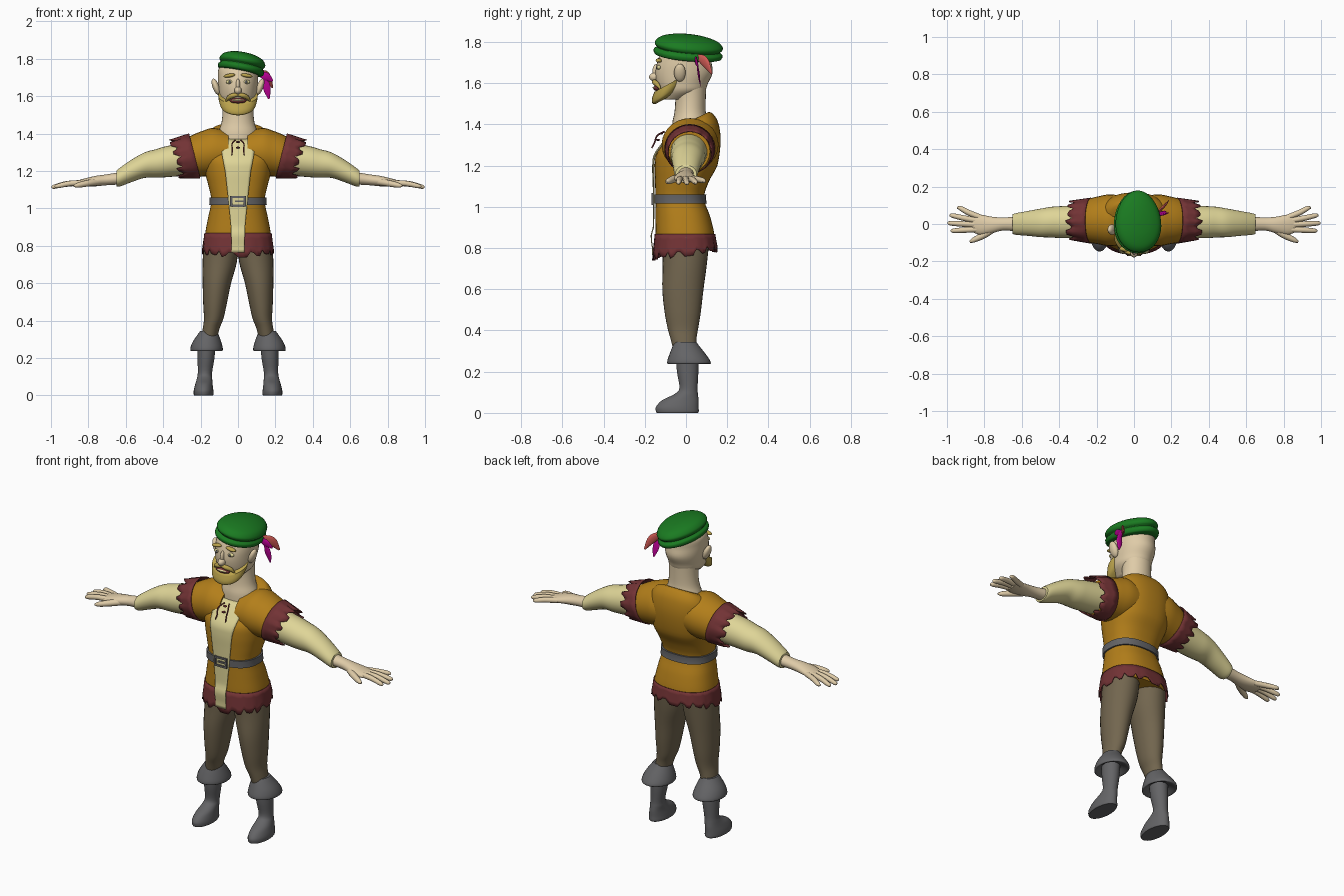
import bpy, bmesh, math
from mathutils import Vector, Matrix

if "Cube" in bpy.data.objects:
    bpy.data.objects.remove(bpy.data.objects["Cube"])


def colour(name, r, g, b):
    rgba = [(c / 255) ** 2.2 for c in (r, g, b)] + [1]
    m = bpy.data.materials.new(name)
    m.use_nodes = True
    m.diffuse_color = rgba
    m.node_tree.nodes["Principled BSDF"].inputs["Base Color"].default_value = rgba
    return m


tan = colour("tan cloth", 178, 126, 32)
cream = colour("cream linen", 222, 212, 150)
maroon = colour("maroon trim", 114, 54, 56)
skin = colour("skin", 222, 202, 166)
brown = colour("brown hose", 114, 102, 80)
grey = colour("grey leather", 100, 100, 102)
green = colour("green felt", 32, 122, 38)
magenta = colour("magenta feather", 192, 10, 152)
blond = colour("blond hair", 186, 162, 78)
salmon = colour("salmon feather", 208, 92, 86)


def finish(name, bm, mat, thick=0, angle=50):
    bmesh.ops.recalc_face_normals(bm, faces=bm.faces)
    me = bpy.data.meshes.new(name)
    bm.to_mesh(me)
    bm.free()
    me.materials.append(mat)
    me.shade_smooth()
    me.set_sharp_from_angle(angle=math.radians(angle))
    ob = bpy.data.objects.new(name, me)
    bpy.context.collection.objects.link(ob)
    if thick:
        ob.modifiers.new("thickness", "SOLIDIFY").thickness = thick
    return ob


def surf(name, f, nu, nv, mat, wrap=True, caps=True, thick=0):
    """Surface through f(u, v), closed around u when wrap is set."""
    bm = bmesh.new()
    cols = nu if wrap else nu + 1
    g = [[bm.verts.new(f(i / nu, j / nv)) for i in range(cols)] for j in range(nv + 1)]
    for j in range(nv):
        for i in range(nu):
            k = (i + 1) % cols
            bm.faces.new((g[j][i], g[j][k], g[j + 1][k], g[j + 1][i]))
    if wrap and caps:
        bm.faces.new(g[0])
        bm.faces.new(g[-1])
    return finish(name, bm, mat, thick)


def at(rows, v):
    """Smooth interpolation along a list of tuples."""
    s = v * (len(rows) - 1)
    i = min(int(s), len(rows) - 2)
    t = s - i
    a, b, c, d = (rows[max(0, min(len(rows) - 1, i + k))] for k in (-1, 0, 1, 2))
    return [q + t / 2 * (r - p + t * (2 * p - 5 * q + 4 * r - w + t * (3 * (q - r) + w - p)))
            for p, q, r, w in zip(a, b, c, d)]


def loft(name, rows, mat, axis="Z", side=1, shear=0, n=28, steps=4):
    """Rows are (position, centre, centre, radius, radius) along the axis."""
    def f(u, v):
        t, a, b, ra, rb = at(rows, v)
        p, q = a + ra * math.cos(u * math.tau), b + rb * math.sin(u * math.tau)
        return (side * t, p, q) if axis == "X" else (side * p, q, t + shear * q)
    return surf(name, f, n, steps * (len(rows) - 1), mat)


def cord(name, pts, mat, side=1, ref=(0, 0, 1), flat=1, n=10):
    """Tube along points (x, y, z, radius)."""
    def f(u, v):
        x, y, z, r = at(pts, v)
        tang = Vector(at(pts, min(1, v + .02))[:3]) - Vector(at(pts, max(0, v - .02))[:3])
        nrm = tang.cross(Vector(ref)).normalized()
        bi = tang.cross(nrm).normalized()
        p = Vector((x, y, z)) + r * (math.cos(u * math.tau) * nrm + flat * math.sin(u * math.tau) * bi)
        return (side * p.x, p.y, p.z)
    return surf(name, f, n, 4 * (len(pts) - 1), mat)


def ball(name, loc, size, mat, roll=0):
    bm = bmesh.new()
    m = Matrix.Translation(loc) @ Matrix.Rotation(roll, 4, "Y") @ Matrix.Diagonal((*size, 1))
    bmesh.ops.create_uvsphere(bm, u_segments=20, v_segments=12, radius=1, matrix=m)
    return finish(name, bm, mat)


def box(name, loc, size, mat):
    bm = bmesh.new()
    bmesh.ops.create_cube(bm, size=1, matrix=Matrix.Translation(loc) @ Matrix.Diagonal((*size, 1)))
    return finish(name, bm, mat, angle=30)


# Tunic body
BODY = [(.80, -.005, .176, .136), (.86, -.005, .176, .143), (.95, -.015, .16, .133),
        (1.04, -.03, .143, .118), (1.12, -.02, .158, .13), (1.2, 0, .178, .152),
        (1.29, .012, .188, .156), (1.36, .025, .18, .132), (1.405, .03, .15, .1),
        (1.42, .03, .115, .08)]
DENSE = [at(BODY, i / 180) for i in range(181)]
POWER = 2.4


def ring(t):
    return min(DENSE, key=lambda r: abs(r[0] - t))


def body_point(t, ang, grow=0, row=None):
    _, cy, rx, ry = (row or ring(t))
    c, s = math.cos(ang), math.sin(ang)
    x = (rx + grow) * math.copysign(abs(c) ** (2 / POWER), c)
    y = cy + (ry + grow) * math.copysign(abs(s) ** (2 / POWER), s)
    lean = max(0, min(1, (t - 1.2) / .22))
    return (x, y, t + .5 * (y - .03) * lean)


def tunic(u, v):
    row = at(BODY, v)
    return body_point(row[0], u * math.tau, 0, row)


surf("tunic", tunic, 48, 45, tan)


# Shirt front showing between the tunic edges
def shirt(u, v):
    t = .765 + v * .65
    half = .03 + .06 * max(0, (t - .8) / .6) ** 1.3
    k = (2 * u - 1) * half / ring(t)[2]
    ang = -math.acos(math.copysign(abs(k) ** (POWER / 2), k))
    return body_point(t, ang, .008 + (.012 if t < .9 else 0) * min(1, (.9 - t) / .04))


surf("shirt_front", shirt, 10, 40, cream, wrap=False, thick=-.004)

TEETH = (1, 1, 1, .3, .45, .9, .9, .1, .6, .75, .75, .2, 1, .8, .35, .35)


# Ragged hem
def hem(u, v):
    x, y, _ = body_point(.86, u * math.tau, .004 + .012 * v)
    low = .80 + .13 * y - .04 * TEETH[int(u * 64 + .5) % 16]
    return (x, y, .868 + (low - .868) * v)


surf("ragged_hem", hem, 64, 4, maroon, caps=False, thick=.005)

# Belt and buckle
surf("belt", lambda u, v: body_point(1.017 + .042 * v, u * math.tau, .009), 48, 2, grey)
for s in (-1, 1):
    box("buckle_post", (s * .036, -.161, 1.038), (.012, .012, .058), grey)
    box("buckle_bar", (0, -.161, 1.038 + s * .024), (.072, .012, .011), grey)
box("buckle_tongue", (.008, -.163, 1.038), (.05, .008, .01), grey)

# Neck and head
loft("neck", [(1.36, 0, .02, .11, .088), (1.41, 0, .02, .104, .086), (1.46, 0, .02, .088, .076),
              (1.53, 0, .022, .082, .074), (1.62, 0, .02, .085, .08)], skin)
loft("head", [(1.52, 0, -.06, .05, .06), (1.56, 0, -.022, .09, .108), (1.60, 0, -.018, .1, .125),
              (1.65, 0, -.01, .106, .139), (1.70, 0, -.008, .108, .132),
              (1.75, 0, 0, .102, .118), (1.785, 0, 0, .06, .07)], skin, n=36)
loft("beard", [(1.58, 0, -.11, .06, .04), (1.592, 0, -.095, .088, .068),
               (1.615, 0, -.08, .101, .085), (1.642, 0, -.07, .106, .084)], blond, shear=.55)
ball("nose", (0, -.152, 1.63), (.02, .027, .021), skin)
ball("nose_bridge", (0, -.143, 1.658), (.012, .02, .035), skin)
ball("mouth", (0, -.14, 1.576), (.045, .018, .015), maroon)
ball("teeth", (0, -.148, 1.578), (.034, .014, .007), cream)
for s in (-1, 1):
    cord("moustache", [(0, -.153, 1.607, .008), (.025, -.152, 1.604, .013),
                       (.05, -.138, 1.592, .011), (.064, -.124, 1.572, .004)], blond, s)
    ball("eye", (s * .045, -.131, 1.676), (.02, .011, .011), cream)
    ball("pupil", (s * .043, -.141, 1.676), (.007, .004, .008), grey)
    ball("eyebrow", (s * .046, -.132, 1.71), (.032, .015, .01), blond, s * .15)
    ball("ear", (s * .118, -.03, 1.65), (.018, .028, .046), skin, s * .35)

# Cap with a creased brim, tipped to one side
CAP = [(-.04, .8), (-.036, .96), (-.016, 1), (-.002, .91), (.008, .97), (.024, .98),
       (.046, .84), (.061, .55), (.068, .25), (.07, .02)]
TIP = Matrix.Translation((.02, .012, 1.765)) @ Matrix.Rotation(.19, 4, "Y") @ Matrix.Rotation(-.1, 4, "X")


def cap(u, v):
    z, r = at(CAP, v)
    a = u * math.tau
    return TIP @ Vector((.125 * r * math.cos(a) * (1 - .1 * math.sin(a)), .168 * r * math.sin(a), z))


surf("cap", cap, 40, 36, green)

# Feathers
cord("long_feather", [(.12, .05, 1.73, .008), (.145, .055, 1.69, .014), (.155, .062, 1.64, .02),
                      (.165, .07, 1.585, .004)], magenta, ref=(0, 1, 0), flat=.25)
cord("short_feather", [(.11, .045, 1.72, .01), (.15, .05, 1.705, .022), (.185, .06, 1.68, .005)],
     magenta, ref=(0, 1, 0), flat=.25)
cord("back_feather", [(.11, .05, 1.73, .01), (.155, .09, 1.705, .026), (.185, .125, 1.645, .005)],
     salmon, ref=(1, -1, 0), flat=.3)


# Ragged armhole trim
def trim(side):
    def f(u, v):
        a = u * math.tau
        dy, dz = (.123 - .016 * v) * math.cos(a), (.12 - .016 * v) * math.sin(a)
        reach = .065 + .045 * TEETH[int(u * 48 + .5) % 16]
        return (side * (.232 + reach * v + .25 * dz), .018 + dy, 1.281 - .018 * v + dz)
    return f


FINGERS = [("little", .945, .085, .035, 1.122), ("ring", .985, .045, .015, 1.115),
           ("middle", .997, .004, -.005, 1.112), ("index", .98, -.036, -.028, 1.115)]

for s, tag in ((1, "left_"), (-1, "right_")):
    # Arm
    loft(tag + "tunic_shoulder", [(.05, .02, 1.3, .13, .11), (.13, .02, 1.302, .138, .128),
                                  (.19, .02, 1.292, .128, .122), (.24, .018, 1.28, .117, .114),
                                  (.285, .016, 1.268, .1, .1)], tan, "X", s)
    surf(tag + "ragged_trim", trim(s), 48, 3, maroon, caps=False, thick=.005)
    loft(tag + "shirt_sleeve", [(.25, .015, 1.268, .09, .09), (.38, .01, 1.25, .086, .083),
                                (.44, .01, 1.24, .082, .076), (.5, .006, 1.231, .076, .068),
                                (.57, .003, 1.2, .066, .06), (.63, 0, 1.168, .058, .05),
                                (.65, 0, 1.16, .052, .042)], cream, "X", s)
    loft(tag + "hand", [(.62, 0, 1.162, .04, .034), (.7, 0, 1.153, .035, .029),
                        (.76, -.005, 1.146, .044, .028), (.82, -.004, 1.138, .054, .022),
                        (.865, .003, 1.132, .046, .015)], skin, "X", s, n=20)
    for label, x, y, root, z in FINGERS:
        cord(tag + label + "_finger", [(.82, root, 1.137, .015), (.82 + (x - .82) * .5, (root + y) / 2, 1.133, .015),
                                       (x - .015, y, z + .004, .012), (x, y, z, .004)], skin, s)
    cord(tag + "thumb", [(.75, -.025, 1.142, .018), (.80, -.058, 1.135, .018),
                         (.855, -.085, 1.124, .014), (.878, -.096, 1.12, .005)], skin, s)
    # Leg
    loft(tag + "hose", [(.30, .155, -.005, .042, .055), (.36, .143, -.012, .045, .063),
                        (.41, .13, -.015, .052, .074), (.49, .123, -.016, .063, .088),
                        (.6, .113, -.015, .076, .1), (.72, .097, -.006, .092, .107),
                        (.85, .09, 0, .092, .115)], brown, "Z", s)
    loft(tag + "boot", [(.28, .168, .005, .048, .055), (.2, .171, .008, .045, .052),
                        (.12, .177, .012, .038, .044), (.09, .179, .0, .041, .058),
                        (.062, .182, -.027, .046, .088), (.03, .184, -.042, .052, .103),
                        (.008, .184, -.042, .053, .104), (0, .184, -.042, .05, .1)], grey, "Z", s)
    loft(tag + "boot_cuff", [(.345, .158, -.002, .043, .052), (.325, .16, 0, .056, .064),
                             (.285, .166, .008, .077, .088), (.25, .168, .014, .087, .105),
                             (.238, .168, .014, .08, .098), (.262, .168, .008, .046, .054)], grey, "Z", s)
    # Shirt lacing
    cord(tag + "lace", [(.015, -.105, 1.365, .004), (.032, -.14, 1.345, .004),
                        (.03, -.153, 1.31, .004), (.034, -.166, 1.285, .003)], maroon, s, (1, 0, 0), n=6)
for k in range(2):
    ball("lace_cross", (0, -.122 - .014 * k, 1.355 - .03 * k), (.012, .01, .005), maroon)
